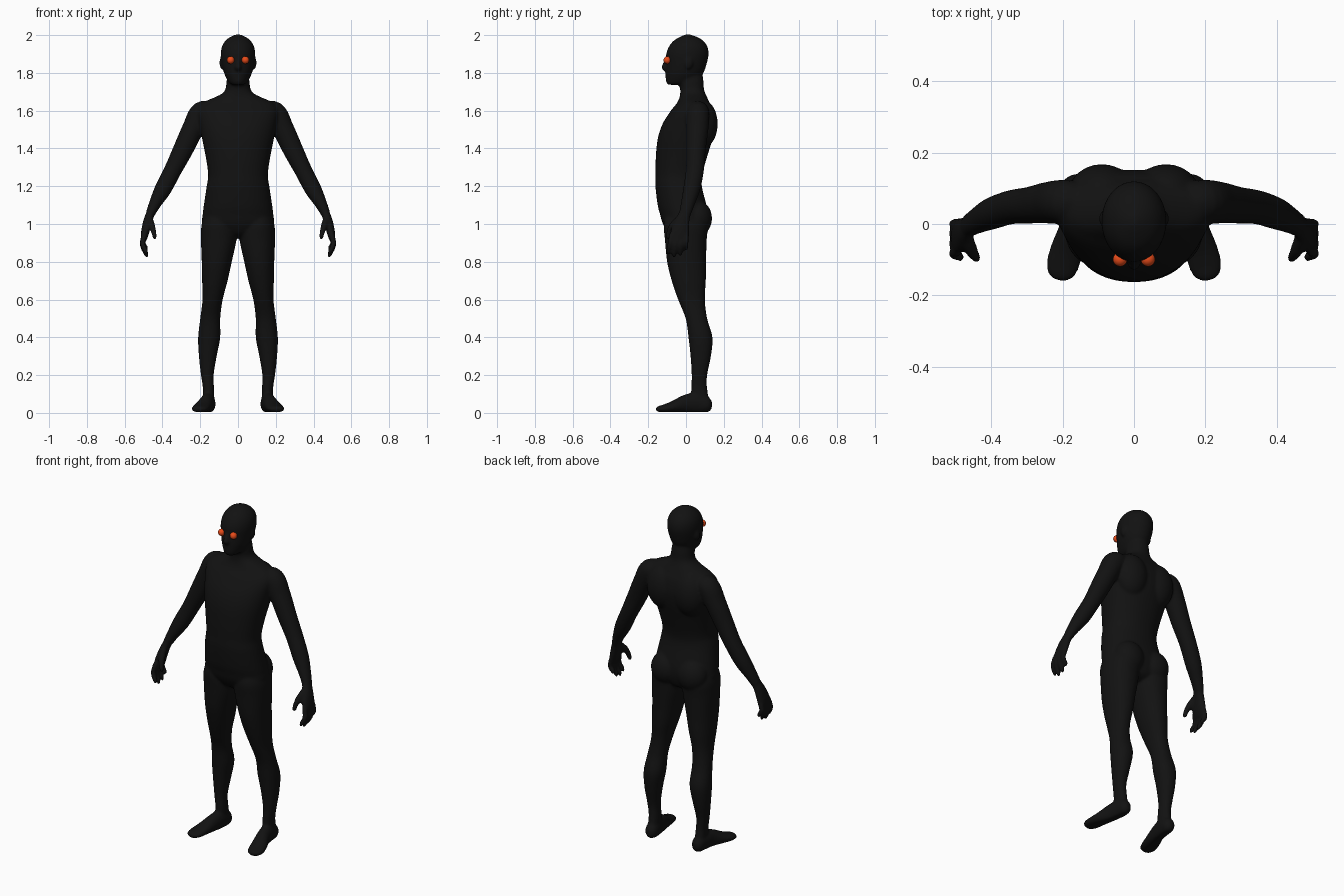
import bpy, bmesh, math
from mathutils import Vector, Matrix


def spline(rows, sub=5):
    """Catmull-Rom interpolation of rows of numbers."""
    out = []
    for i in range(len(rows) - 1):
        a, b, c, d = rows[max(i - 1, 0)], rows[i], rows[i + 1], rows[min(i + 2, len(rows) - 1)]
        for s in range(sub):
            t = s / sub
            out.append([0.5 * (2 * q + (r - p) * t + (2 * p - 5 * q + 4 * r - u) * t * t
                        + (3 * q - p - 3 * r + u) * t ** 3) for p, q, r, u in zip(a, b, c, d)])
    return out + [list(rows[-1])]


def skin(bm, rings, sign=1):
    """Bridge a stack of rings into a closed skin."""
    vs = [[bm.verts.new((p[0] * sign, p[1], max(p[2], 0.004))) for p in r] for r in rings]
    n = len(vs[0])
    faces = [bm.faces.new(vs[0]), bm.faces.new(vs[-1])]
    for a, b in zip(vs, vs[1:]):
        for i in range(n):
            faces.append(bm.faces.new((a[i], a[(i + 1) % n], b[(i + 1) % n], b[i])))
    bmesh.ops.recalc_face_normals(bm, faces=faces)


def power(v, e):
    return math.copysign(abs(v) ** e, v)


def stack(bm, rows, sign=1, e=0.92, n=40):
    """Horizontal sections: z, x min, x max, y front, y back."""
    rings = []
    for z, x0, x1, y0, y1 in spline(rows):
        rings.append([((x0 + x1) / 2 + (x1 - x0) / 2 * power(math.cos(k * math.tau / n), e),
                       (y0 + y1) / 2 + (y1 - y0) / 2 * power(math.sin(k * math.tau / n), e), z)
                      for k in range(n)])
    skin(bm, rings, sign)


def tube(bm, rows, hint, sign=1, n=20):
    """Sections along a path: x, y, z, side radius, radius along hint."""
    pts = spline(rows)
    rings = []
    for i, p in enumerate(pts):
        t = (Vector(pts[min(i + 1, len(pts) - 1)][:3]) - Vector(pts[max(i - 1, 0)][:3])).normalized()
        v = (hint - t * hint.dot(t)).normalized()
        u = v.cross(t)
        c = Vector(p[:3])
        rings.append([c + u * p[3] * math.cos(k * math.tau / n) + v * p[4] * math.sin(k * math.tau / n)
                      for k in range(n)])
    skin(bm, rings, sign)


def blob(bm, loc, size):
    bmesh.ops.create_uvsphere(bm, u_segments=24, v_segments=16, radius=1,
                              matrix=Matrix.Translation(loc) @ Matrix.Diagonal((*size, 1)))


def material(name, rgb):
    m = bpy.data.materials.new(name)
    m.diffuse_color = (*rgb, 1)
    return m


def make_object(name, bm, mat):
    me = bpy.data.meshes.new(name)
    bm.to_mesh(me)
    bm.free()
    me.materials.append(mat)
    for p in me.polygons:
        p.use_smooth = True
    ob = bpy.data.objects.new(name, me)
    bpy.context.collection.objects.link(ob)
    return ob


X, Y, Z = Vector((1, 0, 0)), Vector((0, 1, 0)), Vector((0, 0, 1))
body = bmesh.new()

# torso and neck: z, half width, front, back
torso = [(.925, .04, -.05, .05), (.95, .11, -.09, .09), (1.0, .185, -.122, .11), (1.05, .187, -.137, .115),
         (1.1, .181, -.15, .108), (1.2, .166, -.162, .084), (1.26, .158, -.162, .086),
         (1.35, .17, -.16, .11), (1.45, .19, -.15, .14), (1.53, .205, -.124, .152),
         (1.6, .215, -.08, .143), (1.64, .19, -.048, .126), (1.67, .125, -.034, .112),
         (1.69, .085, -.031, .103), (1.715, .066, -.031, .095), (1.76, .06, -.04, .092), (1.81, .05, -.04, .085)]
stack(body, [(z, -w, w, f, b) for z, w, f, b in torso])

# head
head = [(1.737, .03, -.095, -.02), (1.755, .052, -.106, .05), (1.80, .074, -.109, .092),
        (1.85, .086, -.106, .11), (1.90, .091, -.105, .12), (1.94, .085, -.09, .113),
        (1.97, .067, -.066, .092), (1.99, .042, -.034, .06), (2.003, .012, -.004, .022)]
stack(body, [(z, -w, w, f, b) for z, w, f, b in head], e=1)
tube(body, [(0, -.098, 1.88, .008, .008), (0, -.11, 1.85, .012, .012), (0, -.115, 1.828, .017, .014),
            (0, -.10, 1.81, .012, .008)], Y)

leg = [(1.07, .03, .165, -.10, .09), (1.0, .012, .192, -.118, .115), (.92, .008, .196, -.112, .11),
       (.8, .033, .192, -.10, .106), (.7, .055, .19, -.076, .105), (.6, .081, .188, -.042, .1),
       (.5, .094, .2, -.002, .112), (.4, .094, .211, .013, .14), (.3, .113, .207, .024, .132),
       (.2, .129, .196, .03, .112), (.13, .127, .186, .028, .112), (.05, .125, .187, .03, .125)]
foot = [(.152, .137, .04, .015, .02), (.154, .115, .042, .034, .042), (.158, .06, .052, .037, .056),
        (.168, .0, .047, .038, .05), (.188, -.07, .031, .046, .031), (.2, -.115, .023, .047, .022),
        (.206, -.145, .02, .036, .016), (.208, -.158, .018, .016, .01)]
arm = [(.13, .06, 1.595, .04, .05), (.19, .062, 1.588, .063, .062), (.238, .06, 1.505, .058, .059),
       (.29, .053, 1.395, .054, .052), (.345, .047, 1.285, .047, .048), (.397, .03, 1.185, .045, .045),
       (.438, .01, 1.11, .033, .037), (.464, -.005, 1.055, .025, .032)]
palm = [(.458, -.002, 1.07, .022, .028), (.476, -.018, 1.02, .024, .038), (.491, -.033, .96, .022, .05),
        (.5, -.037, .915, .016, .046)]
thumb = [(.468, -.035, 1.03, .017, .017), (.456, -.072, .99, .018, .019), (.446, -.09, .955, .014, .015),
         (.441, -.095, .928, .012, .012), (.44, -.096, .918, .005, .005)]
# finger roots: y, tip y, tip x, tip z
fingers = [(-.076, -.093, .482, .838), (-.05, -.062, .48, .822), (-.024, -.03, .48, .83), (.002, 0, .482, .857)]

for s in (1, -1):
    # limbs, buttocks, shoulder blades and ears
    stack(body, leg, s)
    tube(body, foot, Z, s)
    tube(body, arm, Y, s)
    tube(body, palm, Y, s)
    tube(body, thumb, Y, s, 12)
    for y, ty, tx, tz in fingers:
        mz = (.93 + tz) / 2
        tube(body, [(.495, y, .945, .015, .014), (.505, (y + ty) / 2, mz + .01, .0145, .0135),
                    (tx + .006, ty, tz + .018, .0125, .0125), (tx, ty, tz, .006, .006)], Y, s, 12)
    blob(body, (s * .088, .06, 1.03), (.088, .078, .095))
    blob(body, (s * .09, .085, 1.53), (.095, .083, .13))
    blob(body, (s * .089, .015, 1.853), (.009, .02, .032))

body_ob = make_object("body", body, material("black_skin", (.006, .006, .006)))

# fuse everything into one smooth skin
rm = body_ob.modifiers.new("fuse", 'REMESH')
rm.mode = 'VOXEL'
rm.voxel_size = 0.0075
rm.use_smooth_shade = True
sm = body_ob.modifiers.new("soften", 'SMOOTH')
sm.factor = 0.5
sm.iterations = 6

# glowing eyes
red = material("red_eye", (.8, .07, .01))
for s, name in ((1, "left_eye"), (-1, "right_eye")):
    eye = bmesh.new()
    blob(eye, (s * .039, -.099, 1.868), (.02, .02, .02))
    make_object(name, eye, red)
